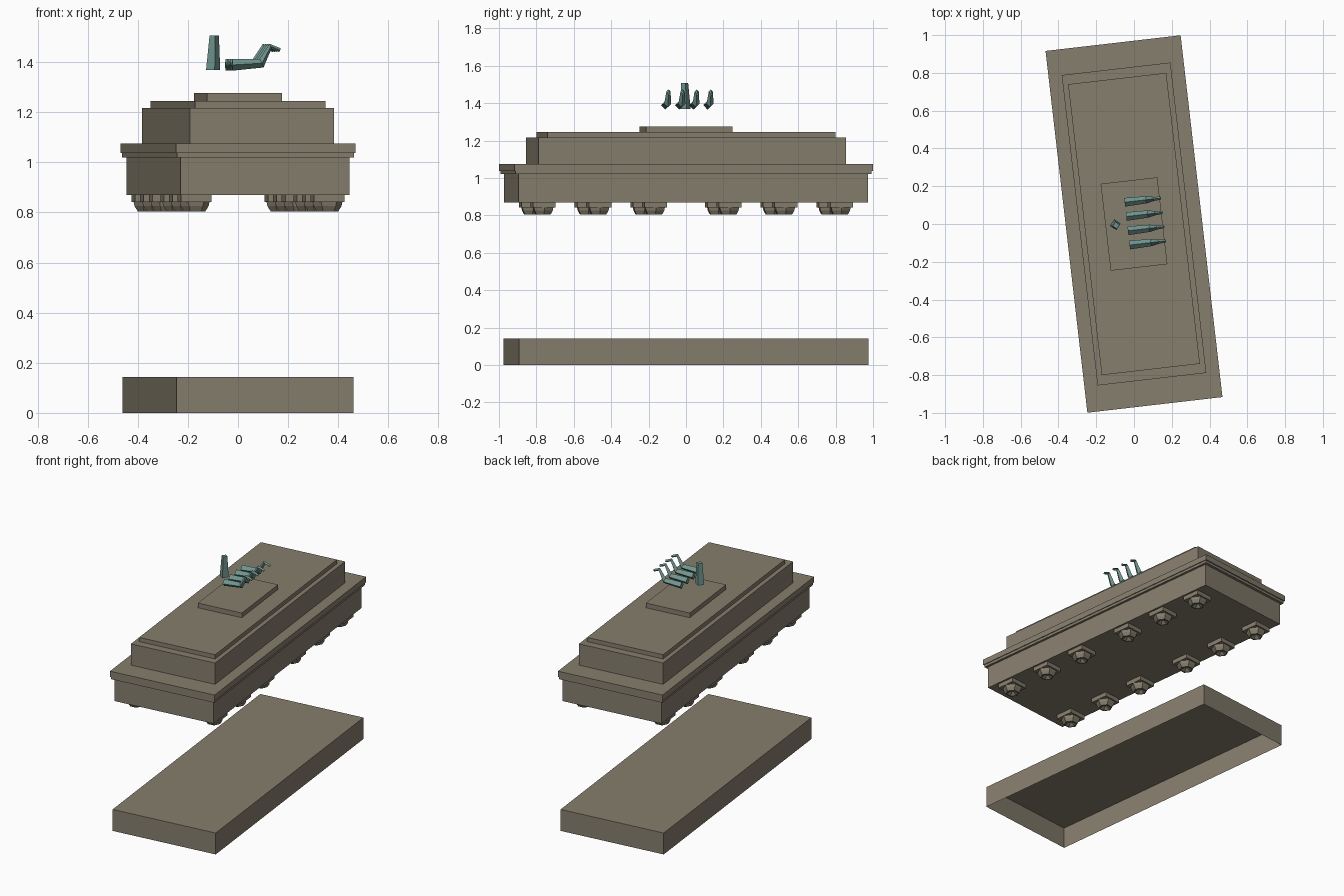
import bpy, bmesh, math
from mathutils import Matrix, Vector

if "Cube" in bpy.data.objects:
    bpy.data.objects.remove(bpy.data.objects["Cube"])

YAW = Matrix.Rotation(math.radians(6.6), 4, 'Z')   # whole model is turned in plan


def material(name, colour):
    m = bpy.data.materials.new(name)
    m.diffuse_color = colour
    m.use_nodes = True
    m.node_tree.nodes["Principled BSDF"].inputs["Base Color"].default_value = m.diffuse_color
    return m


STONE = material("stone", (0.24, 0.21, 0.155, 1))
TEAL = material("teal", (0.16, 0.30, 0.27, 1))


def finish(bm, name, mat):
    bmesh.ops.recalc_face_normals(bm, faces=bm.faces)
    bm.transform(YAW)
    me = bpy.data.meshes.new(name)
    bm.to_mesh(me)
    bm.free()
    me.materials.append(mat)
    ob = bpy.data.objects.new(name, me)
    bpy.context.collection.objects.link(ob)
    return ob


def loft(bm, rings, cap_start=True, cap_end=True):
    loops = [[bm.verts.new(p) for p in ring] for ring in rings]
    n = len(loops[0])
    for a, b in zip(loops, loops[1:]):
        for i in range(n):
            j = (i + 1) % n
            bm.faces.new((a[i], a[j], b[j], b[i]))
    if cap_start:
        bm.faces.new(loops[0])
    if cap_end:
        bm.faces.new(loops[-1])


def rect(w, l, z, cx=0, cy=0):
    return [(cx + sx * w / 2, cy + sy * l / 2, z)
            for sx, sy in ((-1, -1), (1, -1), (1, 1), (-1, 1))]


def ngon(n, r, z, cx, cy, turn=0):
    return [(cx + r * math.cos(turn + math.tau * i / n),
             cy + r * math.sin(turn + math.tau * i / n), z) for i in range(n)]


def slab(name, w, l, z0, z1, open_bottom=False):
    bm = bmesh.new()
    loft(bm, [rect(w, l, z0), rect(w, l, z1)], cap_start=not open_bottom)
    finish(bm, name, STONE)


# Base tray (open underneath) and the stacked lid tiers
slab("base_tray", 0.71, 1.88, 0.0, 0.143, open_bottom=True)
slab("lid_body", 0.68, 1.88, 0.87, 1.02)
slab("rim_lower", 0.71, 1.915, 1.02, 1.037)
slab("rim_upper", 0.72, 1.928, 1.037, 1.075)
slab("upper_tier", 0.579, 1.654, 1.075, 1.217)
slab("top_plate", 0.523, 1.55, 1.217, 1.245)
slab("centre_pad", 0.302, 0.463, 1.245, 1.276)

# Two rows of feet: square plate with a hollow tapered nozzle
for side, sx in (("left", -1), ("right", 1)):
    for k, y in enumerate((-0.8, -0.5, -0.2, 0.2, 0.5, 0.8)):
        x = sx * 0.267
        bm = bmesh.new()
        loft(bm, [rect(0.122, 0.122, 0.87, x, y), rect(0.122, 0.122, 0.842, x, y)])
        loft(bm, [ngon(6, 0.060, 0.842, x, y), ngon(6, 0.056, 0.825, x, y),
                  ngon(6, 0.043, 0.804, x, y), ngon(6, 0.036, 0.804, x, y),
                  ngon(6, 0.012, 0.822, x, y)])
        finish(bm, f"foot_{side}_{k + 1}", STONE)

# Four hooked fingers, diamond cross-section: (x, z, radius, tilt of section)
PATH = [(-0.036, 1.389, 0.023, 0), (0.082, 1.396, 0.019, 25),
        (0.118, 1.463, 0.011, 20), (0.156, 1.448, 0.008, -20)]
for k in range(4):
    y = 0.120 - 0.076 * k
    rings = []
    for x, z, r, tilt in PATH:
        t = math.radians(tilt)
        up = Vector((-math.sin(t), 0, math.cos(t))) * r
        side = Vector((0, r, 0))
        c = Vector((x, y, z))
        rings.append([c + up, c + side, c - up, c - side])
    bm = bmesh.new()
    loft(bm, rings)
    finish(bm, f"finger_{k + 1}", TEAL)

# Upright thumb: tapered square post
bm = bmesh.new()
loft(bm, [ngon(4, 0.029, 1.368, -0.099, 0.008, 0.1),
          ngon(4, 0.019, 1.507, -0.095, 0.004, 0.1)])
finish(bm, "thumb", TEAL)
